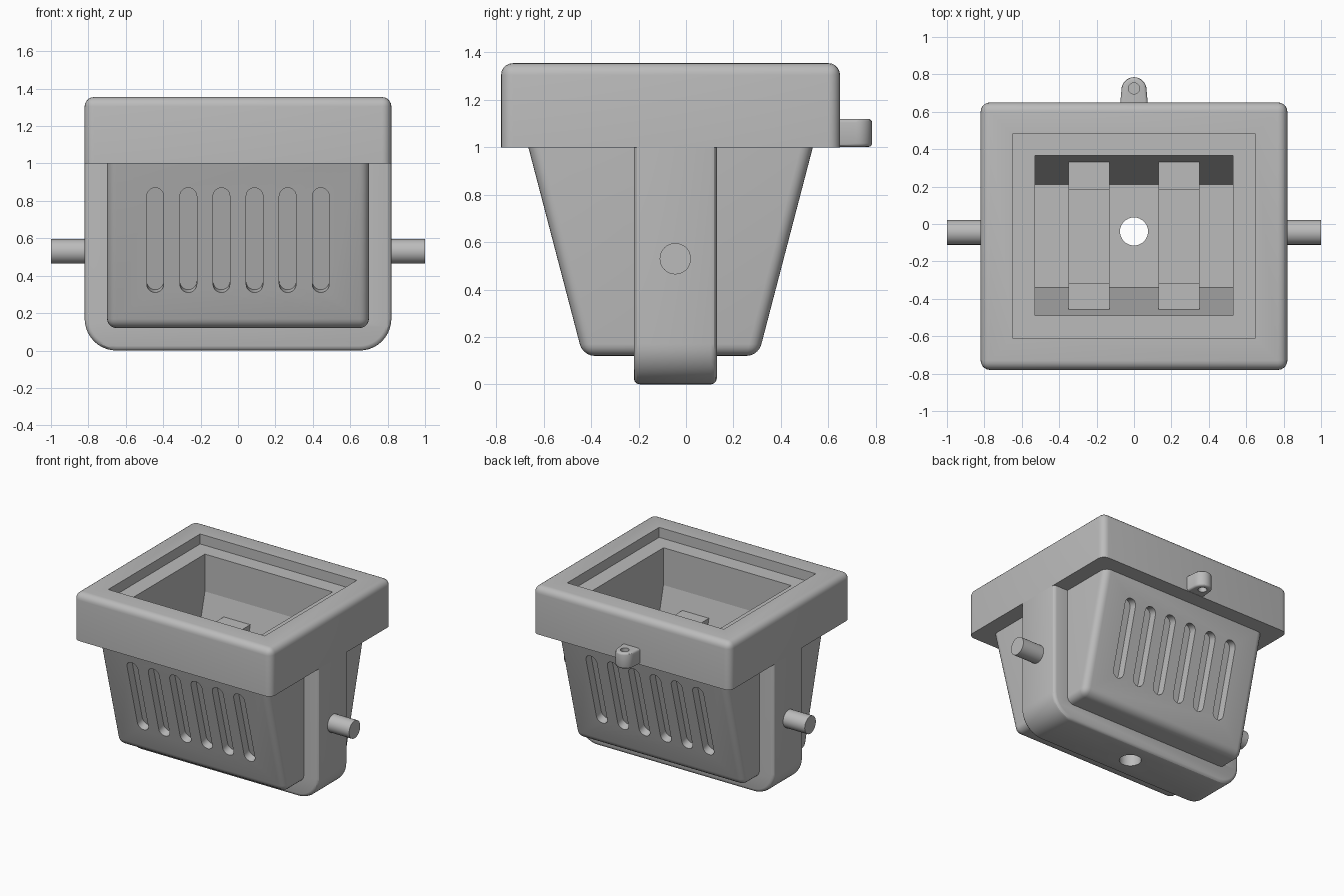
import bpy, bmesh, math
from mathutils import Matrix

if "Cube" in bpy.data.objects:
    bpy.data.objects.remove(bpy.data.objects["Cube"], do_unlink=True)

grey = bpy.data.materials.new("plain grey")
grey.use_nodes = True
grey.diffuse_color = (0.5, 0.5, 0.5, 1)
grey.node_tree.nodes["Principled BSDF"].inputs["Base Color"].default_value = (0.5, 0.5, 0.5, 1)

# Map profile (u, v) plus extrusion distance w to x, y, z
AXES = {"x": lambda u, v, w: (w, u, v),
        "y": lambda u, v, w: (u, w, v),
        "z": lambda u, v, w: (u, v, w)}


def prism(name, pts, axis, start, end, bevel=0, segments=4, keep=lambda e: True):
    """Extrude a closed profile along an axis, rounding the edges picked by keep."""
    bm = bmesh.new()
    place = AXES[axis]
    low = bm.faces.new([bm.verts.new(place(u, v, start)) for u, v in pts])
    grown = bmesh.ops.extrude_face_region(bm, geom=[low])["geom"]
    shift = place(0, 0, end - start)
    bmesh.ops.translate(bm, vec=shift, verts=[g for g in grown if isinstance(g, bmesh.types.BMVert)])
    bmesh.ops.recalc_face_normals(bm, faces=bm.faces)
    if bevel:
        edges = [e for e in bm.edges if e.calc_face_angle(0) > math.radians(30) and keep(e)]
        bmesh.ops.bevel(bm, geom=edges, offset=bevel, segments=segments, profile=0.5,
                        affect="EDGES", clamp_overlap=True)
    mesh = bpy.data.meshes.new(name)
    bm.to_mesh(mesh)
    bm.free()
    mesh.materials.append(grey)
    ob = bpy.data.objects.new(name, mesh)
    bpy.context.collection.objects.link(ob)
    return ob


def rect(u0, u1, v0, v1):
    return [(u0, v0), (u1, v0), (u1, v1), (u0, v1)]


def arc(cu, cv, r, a0, a1, n):
    return [(cu + r * math.cos(math.radians(a0 + (a1 - a0) * i / n)),
             cv + r * math.sin(math.radians(a0 + (a1 - a0) * i / n))) for i in range(n + 1)]


def circle(cu, cv, r, n=32):
    return arc(cu, cv, r, 0, 360, n)[:-1]


def activate(ob):
    bpy.ops.object.select_all(action="DESELECT")
    ob.select_set(True)
    bpy.context.view_layer.objects.active = ob


def cut(ob, cutters):
    activate(ob)
    for c in cutters:
        mod = ob.modifiers.new("cut", "BOOLEAN")
        mod.operation, mod.solver, mod.object = "DIFFERENCE", "EXACT", c
        bpy.ops.object.modifier_apply(modifier=mod.name)


def above(z):
    """Edges that do not lie wholly in the plane at height z."""
    return lambda e: any(abs(v.co.z - z) > 0.001 for v in e.verts)


MID, SLOPE = -0.065, 0.261
TILT = math.atan(SLOPE)

# Main solids
rim = prism("rim", rect(-0.82, 0.82, -0.78, 0.65), "z", 1.0, 1.355, 0.05, 5, above(1.0))
body = prism("tapered_body", [(MID - 0.6, 1.0), (MID - 0.37, 0.12), (MID + 0.37, 0.12), (MID + 0.6, 1.0)],
             "x", -0.7, 0.7, 0.05, 5, above(1.0))

# U-shaped strap with rounded lower corners
strap_outline = ([(-0.82, 1.0)] + arc(-0.65, 0.17, 0.17, 180, 270, 10)
                 + arc(0.65, 0.17, 0.17, 270, 360, 10)
                 + [(0.82, 1.0), (0.69, 1.0), (0.69, 0.15), (-0.69, 0.15), (-0.69, 1.0)])
strap = prism("support_strap", strap_outline, "y", -0.22, 0.13, 0.025, 3,
              lambda e: above(1.0)(e) and any(abs(v.co.x) > 0.7 or v.co.z < 0.1 for v in e.verts))

# Cutters: stepped recess, tapered well, drain and slots
recess = prism("recess_cutter", rect(-0.65, 0.65, -0.61, 0.48), "z", 1.28, 1.5)
well = prism("well_cutter", [(-0.49, 1.5), (-0.49, 1.0), (-0.34, 0.4), (0.21, 0.4), (0.365, 1.0), (0.365, 1.5)],
             "x", -0.53, 0.53)
drain = prism("drain_cutter", circle(0, -0.04, 0.075), "z", -0.1, 0.6)
cutters = [recess, well, drain]
slots = []
half = 0.28 / math.cos(TILT) - 0.045
for side in (-1, 1):
    for i in range(6):
        x = (i - 2.5) * 0.177
        outline = arc(0, half, 0.045, 0, 180, 10) + arc(0, -half, 0.045, 180, 360, 10)
        slot = prism("slot_cutter", outline, "y", -0.06, 0.06)
        y = MID + side * (0.37 + (0.59 - 0.12) * SLOPE)
        slot.data.transform(Matrix.Translation((x, y, 0.59)) @ Matrix.Rotation(-side * TILT, 4, "X"))
        slots.append(slot)

cut(rim, [recess, well])
cut(body, [well, drain] + slots)
cut(strap, [drain])

# Paired U-shaped brackets inside the well, and side pegs
parts = [rim, body, strap]
bracket_outline = [(-0.465, 0.87), (-0.315, 0.87), (-0.315, 0.45), (0.185, 0.45),
                   (0.185, 0.87), (0.34, 0.87), (0.21, 0.37), (-0.335, 0.37)]
for side, word in ((1, "left"), (-1, "right")):
    parts.append(prism(word + "_inner_bracket", bracket_outline, "x", side * 0.13, side * 0.35))
    parts.append(prism(word + "_peg", circle(-0.045, 0.53, 0.066), "x", side * 0.8, side * 1.0))

# Rear lug with an eye sunk from both faces
lug = prism("rear_lug", [(-0.074, 0.64)] + [(0.074, 0.64)] + arc(0, 0.718, 0.067, 0, 180, 16),
            "z", 1.002, 1.12, 0.015, 3, lambda e: any(v.co.y > 0.65 for v in e.verts))
eyes = [prism("eye_cutter", circle(0, 0.725, 0.03, 24), "z", a, b) for a, b in ((1.075, 1.2), (0.9, 1.045))]
cut(lug, eyes)
parts.append(lug)

for c in cutters + slots + eyes:
    bpy.data.objects.remove(c, do_unlink=True)
for ob in parts:
    activate(ob)
    bpy.ops.object.shade_smooth_by_angle(angle=math.radians(30))
